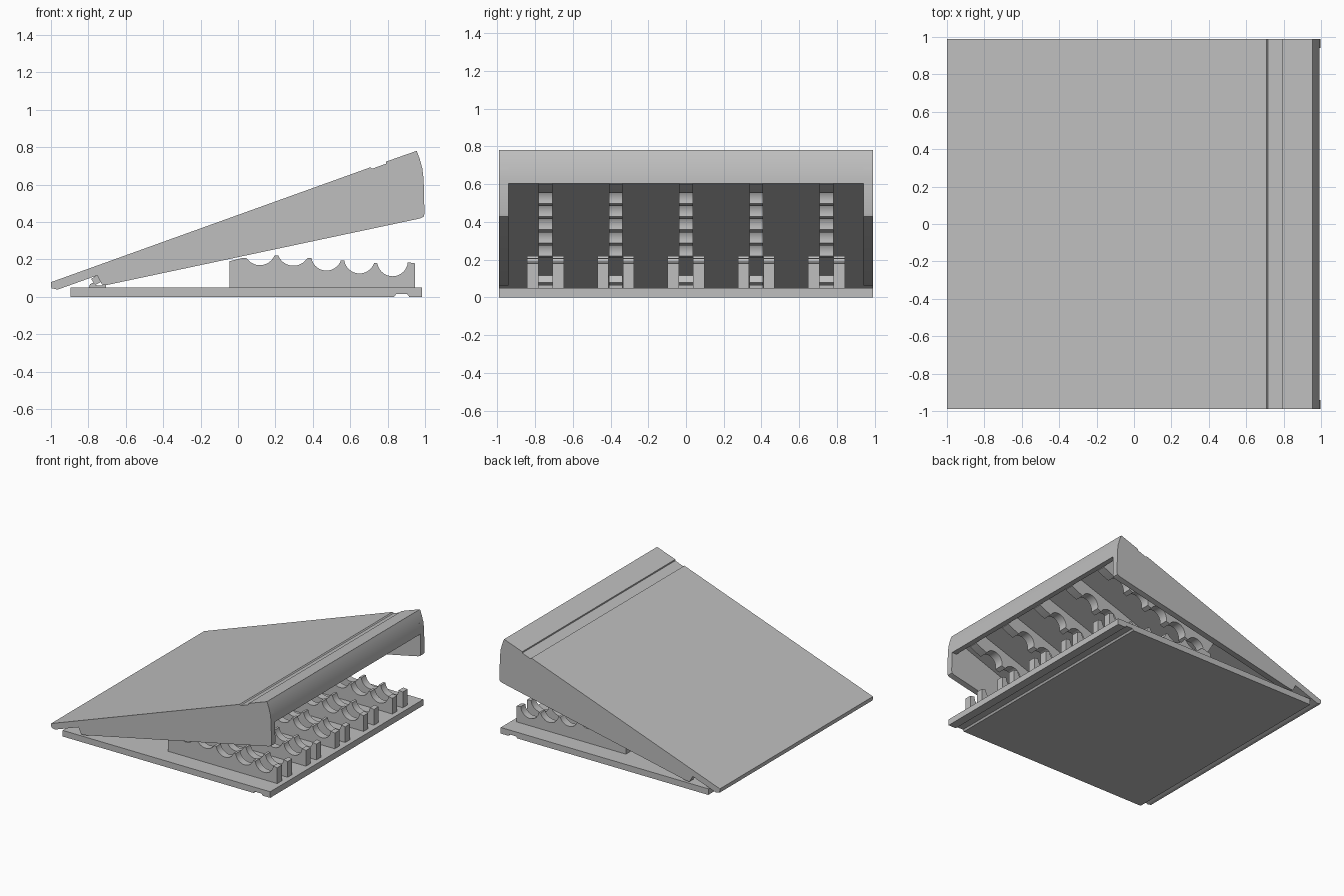
import bpy, bmesh, math

cube = bpy.data.objects.get("Cube")
if cube:
    bpy.data.objects.remove(cube, do_unlink=True)

grey = bpy.data.materials.new("plain grey")
grey.use_nodes = True
GREY = (0.52, 0.52, 0.52, 1)
grey.diffuse_color = GREY
grey.node_tree.nodes["Principled BSDF"].inputs["Base Color"].default_value = GREY


def extrude_profile(name, points, y0, y1):
    """Solid made by sweeping an x-z outline from y0 to y1."""
    bm = bmesh.new()
    face = bm.faces.new([bm.verts.new((x, y0, z)) for x, z in points])
    moved = bmesh.ops.extrude_face_region(bm, geom=[face])["geom"]
    verts = [v for v in moved if isinstance(v, bmesh.types.BMVert)]
    bmesh.ops.translate(bm, verts=verts, vec=(0, y1 - y0, 0))
    bmesh.ops.recalc_face_normals(bm, faces=bm.faces)
    mesh = bpy.data.meshes.new(name)
    bm.to_mesh(mesh)
    bm.free()
    mesh.materials.append(grey)
    obj = bpy.data.objects.new(name, mesh)
    bpy.context.collection.objects.link(obj)
    bpy.ops.object.select_all(action='DESELECT')
    obj.select_set(True)
    bpy.context.view_layer.objects.active = obj
    bpy.ops.object.shade_smooth_by_angle(angle=math.radians(25))
    return obj


def arc(a, b, sag, steps=14):
    """Points of a circular arc from a to b, bulging by sag to the left of a-b."""
    dx, dz = b[0] - a[0], b[1] - a[1]
    chord = math.hypot(dx, dz)
    ux, uz = dx / chord, dz / chord
    r = (chord * chord / 4 + sag * sag) / (2 * abs(sag))
    half = math.asin(min(1, chord / 2 / r))
    side = math.copysign(1, sag)
    pts = []
    for i in range(steps + 1):
        t = -half + 2 * half * i / steps
        along = chord / 2 + r * math.sin(t)
        out = side * (abs(sag) - r + r * math.cos(t))
        pts.append((a[0] + ux * along - uz * out, a[1] + uz * along + ux * out))
    return pts


def slab_under(x):
    return 0.038 + (x + 0.965) * 0.358


W = 0.99            # half width
WALL = 0.05         # lid side wall thickness
ROWS = [-0.745, -0.3725, 0, 0.3725, 0.745]

# Base plate with a groove across its underside
extrude_profile("base_plate", [
    (-0.895, 0), (0.835, 0), (0.845, 0.014), (0.905, 0.014), (0.915, 0),
    (0.985, 0), (0.985, 0.05), (-0.895, 0.05)], -W, W)

# Scalloped rack outline, five cradles stepping down to the open end
rack = [(-0.045, 0.045), (-0.045, 0.19), (0.02, 0.206)]
cradles = [((0.045, 0.208), (0.195, 0.22), 0.045),
           ((0.215, 0.22), (0.372, 0.208), 0.048),
           ((0.392, 0.206), (0.55, 0.194), 0.06),
           ((0.568, 0.194), (0.728, 0.181), 0.063),
           ((0.745, 0.179), (0.908, 0.184), 0.072)]
for a, b, sag in cradles:
    rack += arc(a, b, -sag)
rack += [(0.945, 0.179), (0.945, 0.045)]

# Scalloped lid rib outline, hollows opening downwards
tips = [(-0.02 + 0.18 * i, 0.22 + 0.0695 * i) for i in range(6)]
rib = [(-0.13, slab_under(-0.13) + 0.01), (-0.05, 0.21)]
for a, b in zip(tips, tips[1:]):
    rib += arc(a, (b[0] - 0.035, b[1] - 0.014), 0.068)
rib += [(0.9, 0.575), (0.95, 0.6), (0.95, slab_under(0.93))]

hook = [(-0.785, 0.096), (-0.748, 0.118), (-0.73, 0.08), (-0.765, 0.062)]
socket = [(-0.80, 0.045), (-0.79, 0.068), (-0.775, 0.075), (-0.755, 0.06),
          (-0.735, 0.06), (-0.705, 0.066), (-0.705, 0.045)]

for i, y in enumerate(ROWS, 1):
    for side, s in (("right", -1), ("left", 1)):
        extrude_profile(f"rack_{i}_{side}", rack, y + s * 0.0375, y + s * 0.097)
    extrude_profile(f"lid_rib_{i}", rib, y - 0.037, y + 0.037)
    extrude_profile(f"hinge_hook_{i}", hook, y - 0.037, y + 0.037)
    extrude_profile(f"hinge_socket_{i}", socket, y - 0.037, y + 0.037)

# Sloping lid with a shallow step across the top and a curved front lip
lip = arc((0.955, 0.78), (0.993, 0.605), 0.009, 8)
lid_top = [(-1, 0.078), (0.708, 0.692), (0.716, 0.684), (0.79, 0.711),
           (0.79, 0.722)]
extrude_profile("lid_panel", [(-0.965, 0.038), (-0.998, 0.046)] + lid_top + lip + [
    (0.95, 0.605), (0.935, slab_under(0.935))], -W, W)

# Lid side walls
wall = [(-0.755, 0.118), (-0.735, 0.08), (-0.725, 0.064), (-0.70, 0.063),
        (0.975, 0.419), (0.993, 0.428), (0.997, 0.445), (0.993, 0.605),
        (0.985, 0.69), (0.955, 0.77), (0.79, 0.711), (0.716, 0.68),
        (-0.74, 0.16)]
for side, s in (("right", -1), ("left", 1)):
    extrude_profile(f"lid_wall_{side}", wall, s * W, s * (W - WALL))
